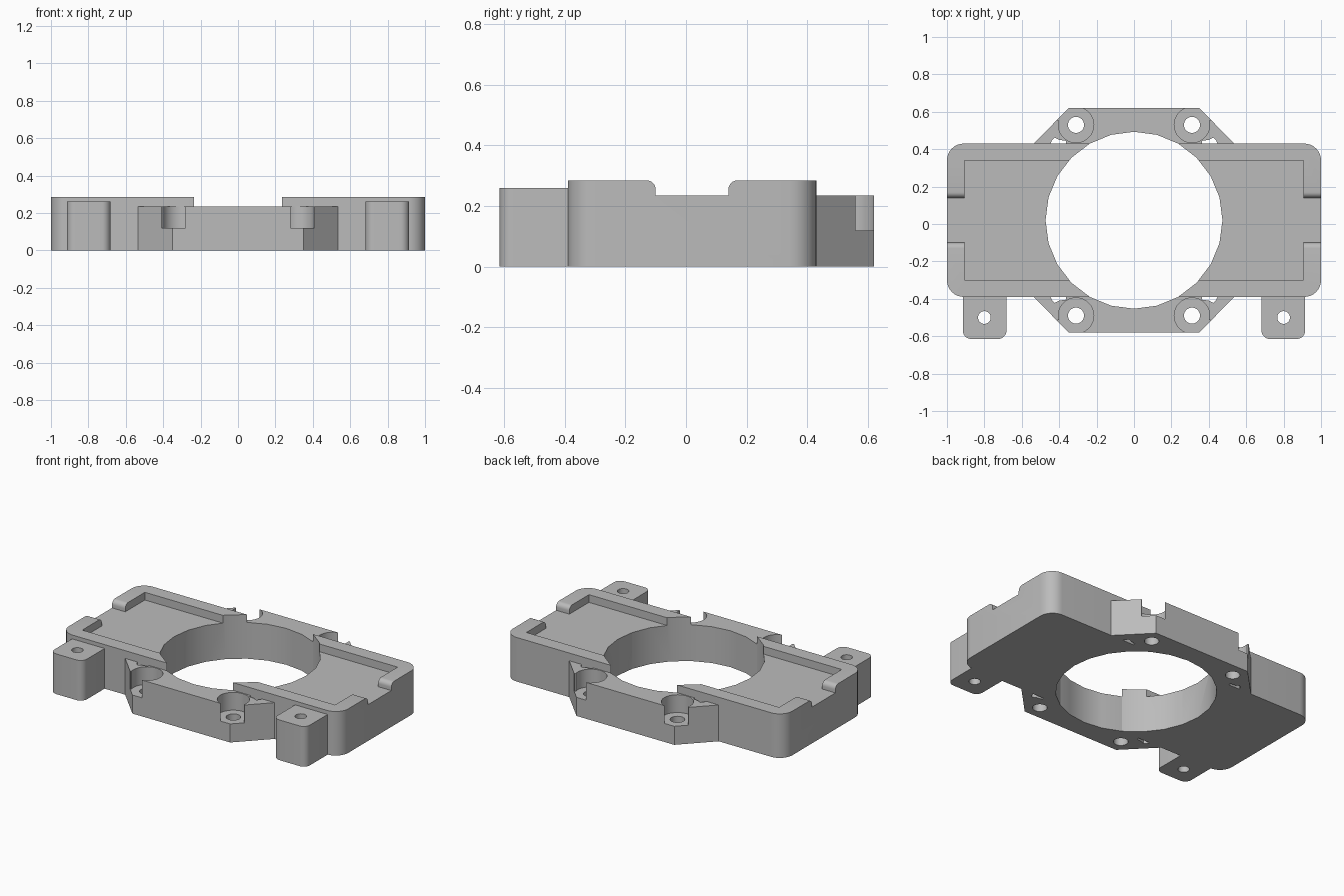
import bpy, bmesh
from math import sin, cos, pi, radians
from mathutils import Vector

cube = bpy.data.objects.get("Cube")
if cube:
    bpy.data.objects.remove(cube, do_unlink=True)

CY = 0.02          # centre line of the symmetric frame
FLOOR = 0.235      # tray floor and flange height
TOP = 0.285        # rim height

grey = bpy.data.materials.new("plain_grey")
grey.use_nodes = True
colour = (0.5, 0.5, 0.5, 1)
grey.diffuse_color = colour
grey.node_tree.nodes["Principled BSDF"].inputs["Base Color"].default_value = colour


def prism(name, points, low, high, axis="z"):
    """Extrude an outline: (x, y) along z, or (y, z) along x."""
    place = (lambda a, b, h: (a, b, h)) if axis == "z" else (lambda a, b, h: (h, a, b))
    bm = bmesh.new()
    face = bm.faces.new([bm.verts.new(place(a, b, low)) for a, b in points])
    new = bmesh.ops.extrude_face_region(bm, geom=[face])["geom"]
    shift = Vector(place(0, 0, high - low))
    bmesh.ops.translate(bm, vec=shift, verts=[v for v in new if isinstance(v, bmesh.types.BMVert)])
    bmesh.ops.recalc_face_normals(bm, faces=bm.faces)
    mesh = bpy.data.meshes.new(name)
    bm.to_mesh(mesh)
    bm.free()
    mesh.materials.append(grey)
    obj = bpy.data.objects.new(name, mesh)
    bpy.context.collection.objects.link(obj)
    return obj


def circle(x, y, r, n=32):
    return [(x + r * cos(2 * pi * i / n), y + r * sin(2 * pi * i / n)) for i in range(n)]


def rounded(x0, x1, y0, y1, r, back_r=None, n=8):
    """Rectangle with rounded corners; the back pair may differ."""
    b = r if back_r is None else back_r
    pts = []
    corners = [(x1, y1, -1, -1, b), (x0, y1, 1, -1, b), (x0, y0, 1, 1, r), (x1, y0, -1, 1, r)]
    for k, (x, y, sx, sy, rad) in enumerate(corners):
        if rad == 0:
            pts.append((x, y))
            continue
        for i in range(n + 1):
            a = (k + i / n) * pi / 2
            pts.append((x + sx * rad + rad * cos(a), y + sy * rad + rad * sin(a)))
    return pts


def cut(obj, *cutters):
    for cutter in cutters:
        mod = obj.modifiers.new("cut", "BOOLEAN")
        mod.operation, mod.solver, mod.object = "DIFFERENCE", "EXACT", cutter
        bpy.context.view_layer.objects.active = obj
        bpy.ops.object.modifier_apply(modifier=mod.name)
        bpy.data.objects.remove(cutter, do_unlink=True)


def bore():
    return prism("bore_cutter", circle(0, CY, 0.473, 24), -0.1, 0.5)


# Main body: rounded block with a sunken tray, open rim ends and the central bore
body = prism("main_body", rounded(-1, 1, CY - 0.41, CY + 0.41, 0.09), 0, TOP)
tray = prism("tray_cutter", rounded(-0.905, 0.905, CY - 0.32, CY + 0.32, 0), FLOOR, 0.5)
r = 0.03
side = [(0.12, FLOOR)]
side += [(0.12 + r - r * cos(a), TOP - r + r * sin(a)) for a in (i * pi / 12 for i in range(7))]
side.append((0.12 + r, 0.5))
gap = [(CY + y, z) for y, z in side] + [(CY - y, z) for y, z in reversed(side)]
cut(body, tray, prism("gap_cutter", gap, -1.1, 1.1, "x"), bore())
parts = [body]

# Chamfered flanges at the front and back with screw pockets
for name, s in (("front_flange", -1), ("back_flange", 1)):
    outline = [(-0.535, 0.41), (0.535, 0.41), (0.35, 0.6), (-0.35, 0.6)]
    flange = prism(name, [(x, CY + s * y) for x, y in outline], 0, FLOOR)
    cutters = [bore()]
    for m in (-1, 1):
        x, y = m * 0.31, CY + s * 0.51
        corner = [(0.31, 0.51), (0.285, 0.62), (0.41, 0.62), (0.41, 0.535)]
        slot = [(0.36, 0.39), (0.455, 0.39), (0.44, 0.425), (0.425, 0.442),
                (0.40, 0.43), (0.365, 0.425)]
        cutters += [
            prism("pocket_cutter", circle(x, y, 0.095), 0.12, 0.5),
            prism("corner_cutter", [(m * a, CY + s * b) for a, b in corner], 0.12, 0.5),
            prism("screw_cutter", circle(x, y, 0.043), -0.1, 0.5),
            prism("slot_cutter", [(m * a, CY + s * b) for a, b in slot], -0.1, 0.5),
        ]
    cut(flange, *cutters)
    parts.append(flange)

# Mounting tabs on the front
for name, m in (("left_tab", 1), ("right_tab", -1)):
    x0, x1 = sorted((m * 0.682, m * 0.915))
    tab = prism(name, rounded(x0, x1, -0.615, CY - 0.41, 0.045, 0), 0, 0.26)
    cut(tab, prism("tab_cutter", circle(m * 0.8, -0.5, 0.034), -0.1, 0.5))
    parts.append(tab)

# Smooth the round walls, keep the edges sharp
bpy.ops.object.select_all(action="DESELECT")
for obj in parts:
    obj.select_set(True)
bpy.context.view_layer.objects.active = body
bpy.ops.object.shade_smooth_by_angle(angle=radians(30))
